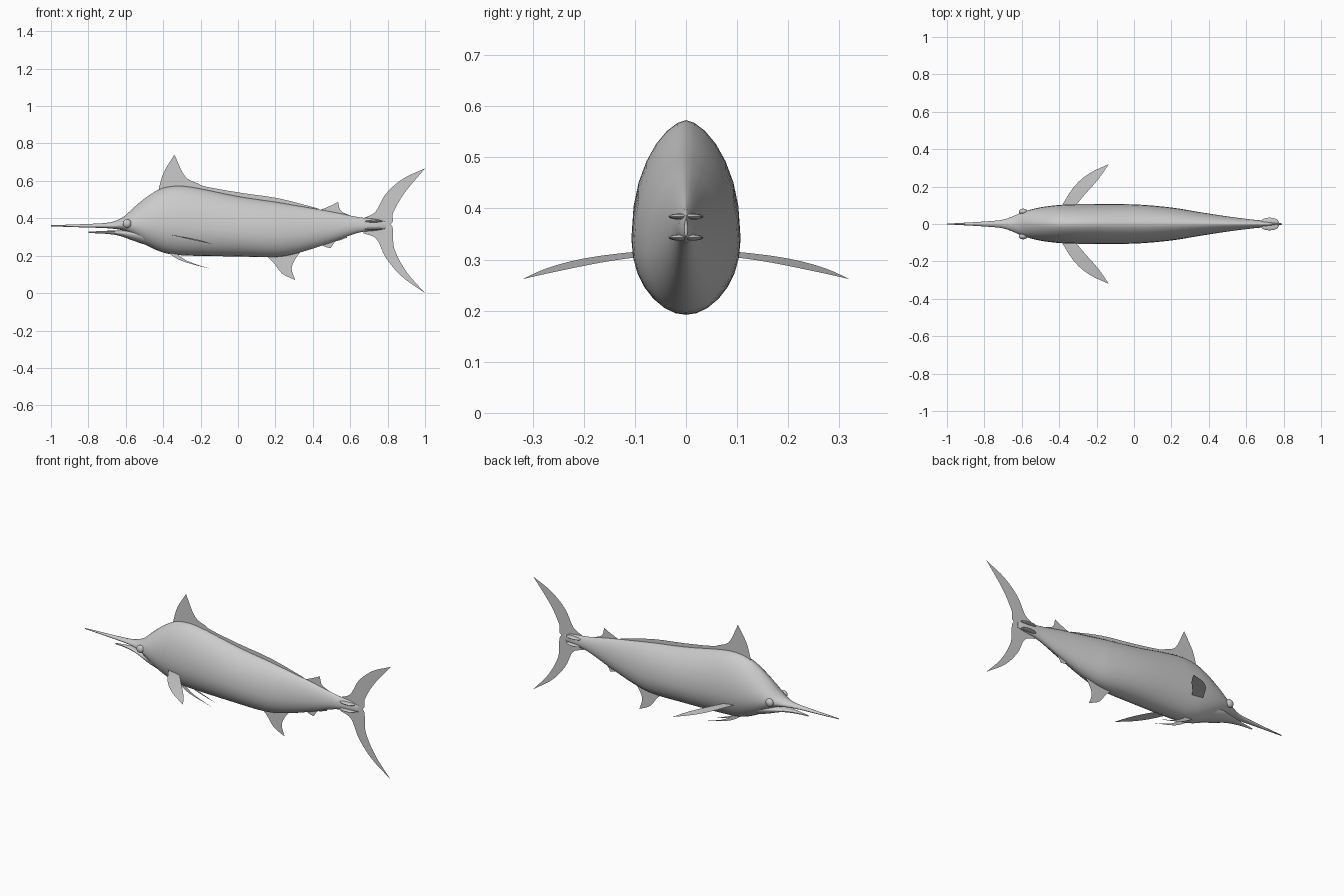
import bpy, bmesh, math
from mathutils import Vector

cube = bpy.data.objects.get("Cube")
if cube:
    bpy.data.objects.remove(cube, do_unlink=True)

grey = bpy.data.materials.new("plain grey")
grey.use_nodes = True
GREY = (0.6, 0.6, 0.6, 1)
grey.diffuse_color = GREY
grey.node_tree.nodes["Principled BSDF"].inputs["Base Color"].default_value = GREY


def finish(name, bm, closed=True):
    if closed:
        bmesh.ops.recalc_face_normals(bm, faces=bm.faces[:])
    for face in bm.faces:
        face.smooth = True
    mesh = bpy.data.meshes.new(name)
    bm.to_mesh(mesh)
    bm.free()
    mesh.materials.append(grey)
    obj = bpy.data.objects.new(name, mesh)
    bpy.context.scene.collection.objects.link(obj)
    bpy.ops.object.select_all(action='DESELECT')
    obj.select_set(True)
    bpy.context.view_layer.objects.active = obj
    if closed:
        bpy.ops.object.shade_smooth_by_angle(angle=math.radians(50))
    return obj


def smooth_path(points, count):
    """Sample a Catmull-Rom curve through the points."""
    pts = [Vector(p) for p in points]
    pts = [2 * pts[0] - pts[1]] + pts + [2 * pts[-1] - pts[-2]]
    spans = len(pts) - 3
    result = []
    for k in range(count + 1):
        u = k / count * spans
        i = min(int(u), spans - 1)
        t = u - i
        a, b, c, d = pts[i:i + 4]
        result.append(b + (c - a) * t / 2 + (a * 2 - b * 5 + c * 4 - d) * t * t / 2
                      + (b * 3 - a - c * 3 + d) * t ** 3 / 2)
    return result


def loft(name, stations, steps, sides=28, waist=0.42, crest=1.25):
    """Skin rounded sections given as x, top, bottom and half width."""
    bm = bmesh.new()
    rings = []
    for x, top, bottom, width in smooth_path(stations, steps):
        mid = bottom + (top - bottom) * waist
        ring = []
        for k in range(sides):
            a = math.tau * k / sides
            c, s = math.cos(a), math.sin(a)
            y = math.copysign(abs(c) ** (crest if s > 0 else 1), c) * width
            z = mid + s * ((top - mid) if s > 0 else (mid - bottom))
            ring.append(bm.verts.new((x, y, z)))
        rings.append(ring)
    for r, q in zip(rings, rings[1:]):
        for k in range(sides):
            n = (k + 1) % sides
            bm.faces.new((r[k], r[n], q[n], q[k]))
    bm.faces.new(rings[0])
    bm.faces.new(rings[-1])
    return finish(name, bm)


def fin(name, lead, trail, place=lambda u, v: (u, 0, v), steps=12):
    """Thin sheet spanned between two smooth edges."""
    bm = bmesh.new()
    rows = [[bm.verts.new(place(*p)) for p in smooth_path(edge, steps)]
            for edge in (lead, trail)]
    for k in range(steps):
        bm.faces.new((rows[0][k], rows[0][k + 1], rows[1][k + 1], rows[1][k]))
    bmesh.ops.remove_doubles(bm, verts=bm.verts[:], dist=0.0005)
    return finish(name, bm, closed=False)


def ball(name, centre, size):
    bm = bmesh.new()
    bmesh.ops.create_uvsphere(bm, u_segments=20, v_segments=12, radius=1)
    bmesh.ops.scale(bm, vec=size, verts=bm.verts[:])
    bmesh.ops.translate(bm, vec=centre, verts=bm.verts[:])
    return finish(name, bm)


# Body with the long bill
loft("body", [
    (-1, .363, .357, .002), (-.85, .368, .352, .01), (-.72, .374, .348, .02),
    (-.66, .385, .343, .036), (-.61, .41, .333, .058), (-.56, .455, .302, .075),
    (-.5, .505, .262, .089), (-.43, .55, .228, .099), (-.36, .57, .208, .104),
    (-.25, .567, .2, .106), (0, .517, .196, .105), (.2, .487, .193, .088),
    (.33, .465, .217, .067), (.49, .437, .268, .042), (.64, .407, .322, .023),
    (.74, .395, .335, .014), (.79, .38, .345, .003)], 64)

# Lower jaw
loft("lower_jaw", [
    (-.8, .328, .321, .003), (-.72, .333, .318, .014), (-.64, .334, .308, .034),
    (-.56, .34, .28, .058), (-.47, .35, .25, .07)], 16, waist=0.6, crest=1)

# Fins along the back
fin("dorsal_fin", [(-.43, .53), (-.418, .58), (-.395, .65), (-.34, .74)],
    [(-.2, .53), (-.2, .578), (-.28, .62), (-.34, .74)])
fin("dorsal_ridge", [(-.23, .59), (-.17, .569), (.01, .537), (.22, .506), (.43, .452)],
    [(-.23, .53), (-.17, .52), (.01, .49), (.22, .46), (.43, .43)])
fin("second_dorsal_fin", [(.43, .44), (.49, .465), (.535, .487)],
    [(.6, .415), (.55, .44), (.535, .487)])

# Fins along the belly
fin("anal_fin", [(.15, .2), (.19, .163), (.235, .105), (.305, .07)],
    [(.35, .24), (.305, .18), (.287, .13), (.305, .07)])
fin("second_anal_fin", [(.44, .27), (.46, .25), (.495, .24)],
    [(.57, .31), (.52, .275), (.495, .24)])
fin("second_anal_tip", [(.5, .29), (.53, .279), (.585, .297)],
    [(.53, .3), (.56, .31), (.585, .297)])

# Crescent tail
fin("tail_upper_lobe",
    [(.67, .4), (.735, .435), (.79, .53), (.88, .61), (1, .667)],
    [(.67, .36), (.815, .37), (.83, .43), (.89, .535), (1, .667)], steps=20)
fin("tail_lower_lobe",
    [(.67, .32), (.74, .29), (.79, .19), (.875, .09), (1, 0)],
    [(.67, .36), (.815, .37), (.835, .24), (.9, .115), (1, 0)], steps=20)

# Paired parts
for side, s in (("left", 1), ("right", -1)):
    # the fish swims toward -x, so its flanks lie at +y and -y
    fin(side + "_pectoral_fin",
        [(-.4, .08), (-.385, .1), (-.32, .2), (-.24, .27), (-.135, .32)],
        [(-.32, .08), (-.31, .1), (-.265, .155), (-.19, .24), (-.135, .32)],
        lambda u, v: (u, s * v, .315 - .15 * (u + .385) - .33 * (v - .1) ** 2))
    fin(side + "_pelvic_fin", [(-.39, .225), (-.3, .172), (-.15, .13)],
        [(-.34, .22), (-.27, .172), (-.15, .13)],
        lambda u, v: (u, s * .025, v))
    ball(side + "_eye", (-.593, s * .066, .372), (.023, .016, .023))
    for level, z in (("upper", .384), ("lower", .343)):
        ball(side + "_" + level + "_keel", (.725, s * .012, z), (.048, .022, .006))
